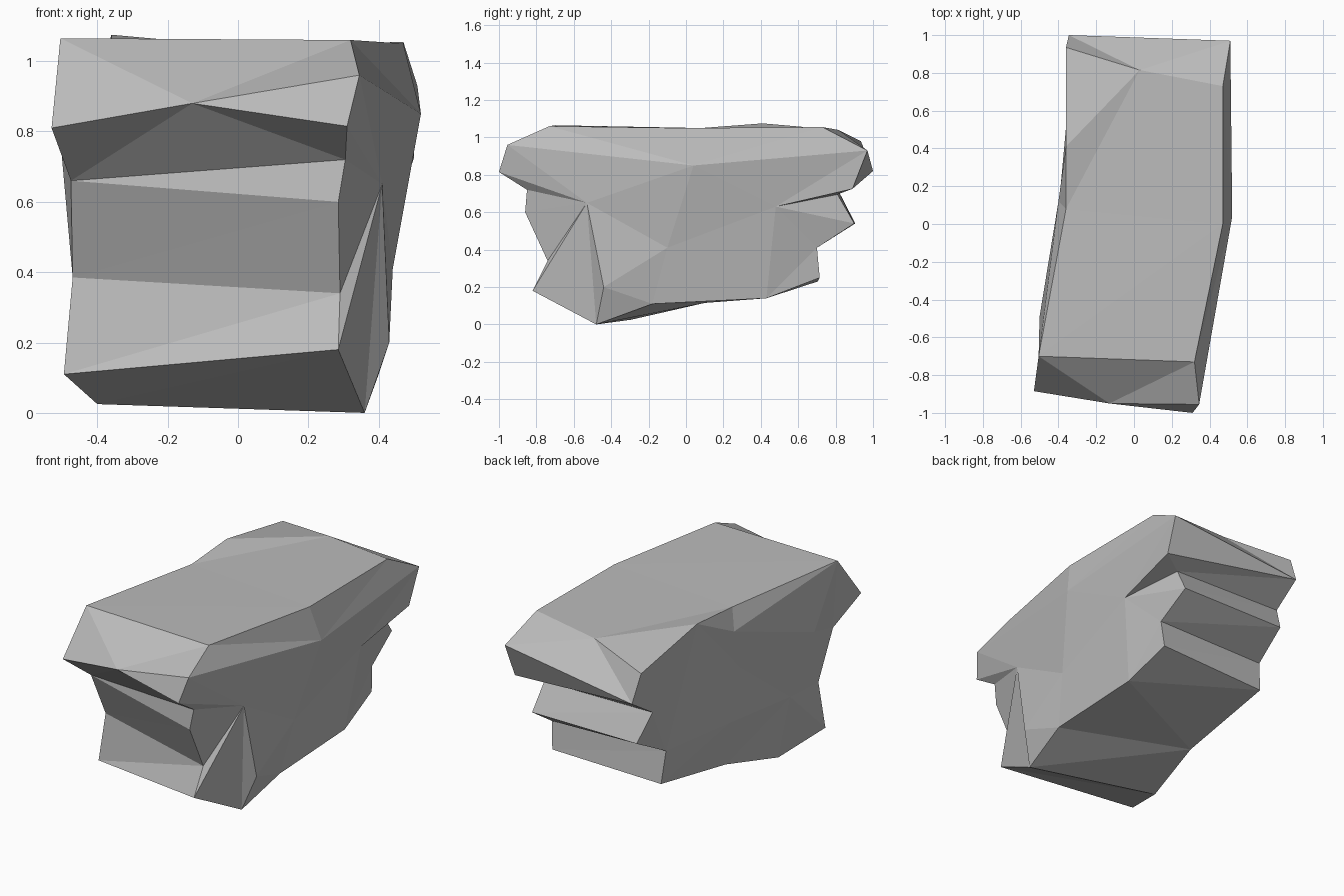
import bpy, bmesh
from mathutils import Vector
from mathutils.geometry import delaunay_2d_cdt

if "Cube" in bpy.data.objects:
    bpy.data.objects.remove(bpy.data.objects["Cube"])

# Right outline, from the front bottom corner up, over and back underneath
RIGHT = [(.36, -.48, 0), (.285, -.82, .18), (.29, -.74, .34), (.285, -.86, .60),
         (.305, -.85, .72), (.31, -1, .815), (.345, -.955, .96), (.32, -.73, 1.06),
         (.47, 0, 1.05), (.47, .73, 1.055), (.51, .97, .93), (.50, .89, .725),
         (.363, .81, .695), (.38, .90, .54), (.39, .70, .41), (.377, .715, .25),
         (.40, .43, .14), (.40, -.18, .11)]
# Bulges and hollows inside the right face
RIGHT_IN = [(.41, -.53, .65), (.52, .04, .85), (.47, .48, .63), (.44, -.10, .41),
            (.43, -.44, .20)]
# Left outline, same direction
LEFT = [(-.40, -.295, .025), (-.495, -.60, .11), (-.47, -.57, .385), (-.475, -.70, .66),
        (-.53, -.885, .81), (-.505, -.70, 1.065), (-.36, .08, 1.05), (-.36, .41, 1.075),
        (-.36, .935, .98), (-.345, 1, .82), (-.355, .82, .705), (-.31, .905, .54),
        (-.345, .68, .42), (-.33, .705, .23), (-.33, .10, .115)]
LEFT_IN = [(-.50, -.49, .72), (-.40, .12, .93), (-.40, .07, .70), (-.39, .15, .395),
           (-.46, -.32, .39)]

bm = bmesh.new()


def add(points):
    return [bm.verts.new(p) for p in points]


R, RI, L, LI = add(RIGHT), add(RIGHT_IN), add(LEFT), add(LEFT_IN)
brow, = add([(-.13, -.95, .88)])       # point in the front of the upper slab
back_brow, = add([(.03, .815, 1.04)])  # point at the back of the top


def face(*vs):
    bm.faces.new(vs)


def fan(centre, ring):
    for a, b in zip(ring, ring[1:]):
        face(centre, a, b)


def side(outline, inner, ridges):
    """Fill one side wall, keeping the ridges as edges."""
    vs, n = outline + inner, len(outline)
    edges = [(vs.index(a), vs.index(b)) for a, b in ridges]
    flat = [Vector((v.co.y, v.co.z)) for v in vs]
    out = delaunay_2d_cdt(flat, edges, [list(range(n))], 1, 1e-5)
    for tri in out[2]:
        face(*[vs[out[3][i][0]] for i in tri])


# Side walls
side(R, RI, [(RI[0], RI[1]), (RI[1], RI[2]), (RI[0], R[5]), (RI[0], R[1]), (RI[0], R[0]),
             (RI[1], R[6]), (RI[1], R[10]), (RI[2], R[11]), (RI[2], R[13])])
side(L, LI, [(LI[0], LI[1]), (LI[1], L[5]), (LI[0], LI[4]), (LI[4], LI[3]),
             (LI[3], LI[2]), (LI[2], LI[0])])

# Front ledges
for i in range(3):
    face(R[i], R[i + 1], L[i])
    face(R[i + 1], L[i + 1], L[i])
face(R[3], R[4], L[3])
fan(brow, [L[3], R[4], R[5], R[6], R[7], L[5], L[4], L[3]])

# Top
face(L[5], R[7], R[8])
face(L[5], R[8], L[6])
face(L[6], R[8], back_brow)
face(L[6], back_brow, L[7])
face(L[7], back_brow, L[8])
face(R[8], R[9], back_brow)

# Back of the upper slab and its underside
fan(back_brow, [R[9], R[10], L[9], L[8]])
face(R[10], R[11], L[9])
face(R[11], R[12], L[9])
face(R[12], L[10], L[9])

# Back ledges
for i in range(12, 15):
    face(R[i], R[i + 1], L[i - 2])
    face(R[i + 1], L[i - 1], L[i - 2])

# Underside
face(R[15], R[16], L[13])
face(R[16], L[14], L[13])
face(R[16], R[17], L[14])
face(R[17], R[0], L[14])
face(R[0], L[0], L[14])

bmesh.ops.recalc_face_normals(bm, faces=bm.faces)
mesh = bpy.data.meshes.new("rock")
bm.to_mesh(mesh)
bm.free()

stone = bpy.data.materials.new("stone_grey")
stone.diffuse_color = (.5, .5, .5, 1)
stone.use_nodes = True
stone.node_tree.nodes["Principled BSDF"].inputs["Base Color"].default_value = stone.diffuse_color
mesh.materials.append(stone)
bpy.context.collection.objects.link(bpy.data.objects.new("rock", mesh))
